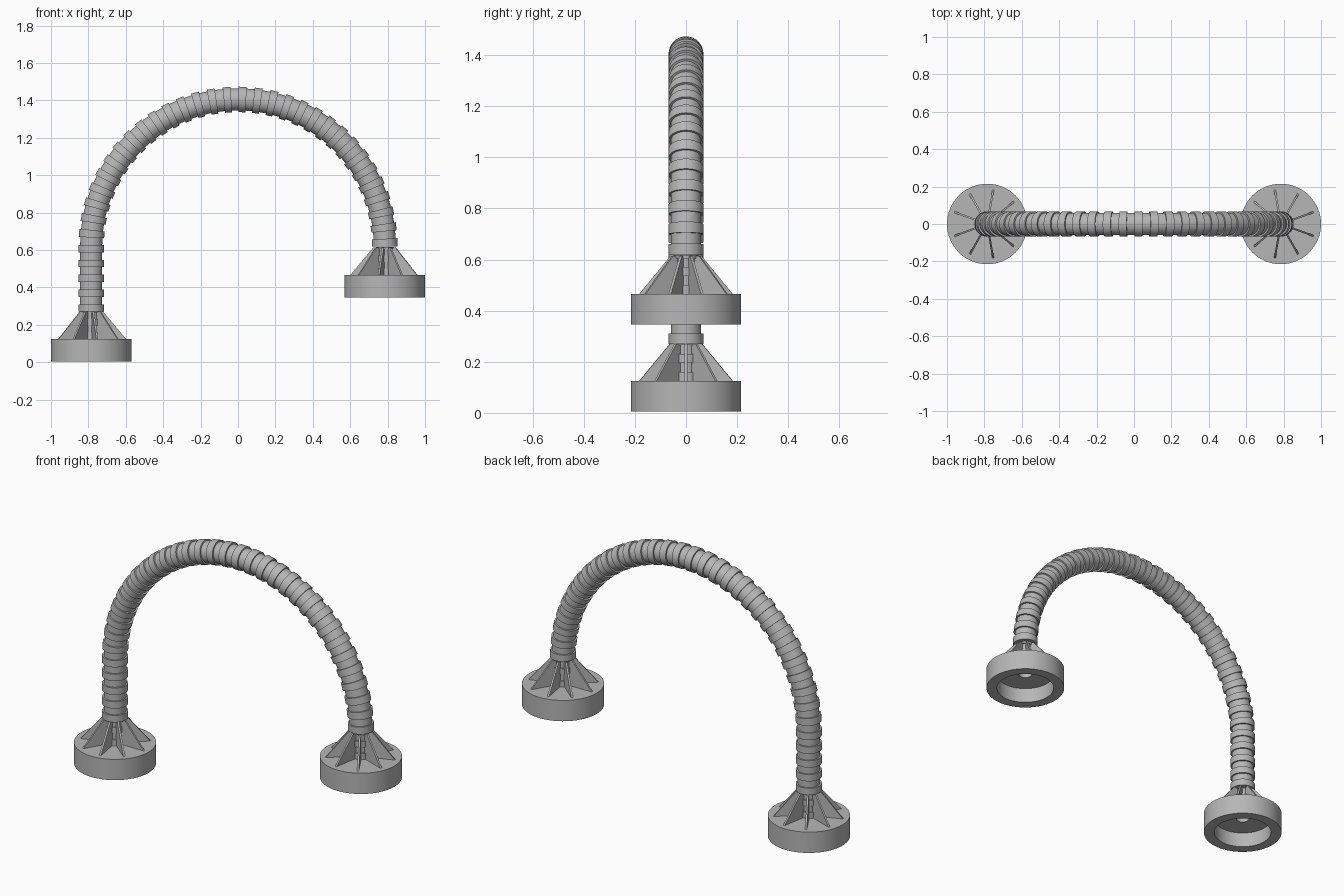
import bpy, bmesh, math
from mathutils import Vector, Matrix

cube = bpy.data.objects.get("Cube")
if cube:
    bpy.data.objects.remove(cube)

grey = bpy.data.materials.new("plain grey")
grey.use_nodes = True
colour = (0.47, 0.47, 0.47, 1)
grey.diffuse_color = colour
grey.node_tree.nodes["Principled BSDF"].inputs["Base Color"].default_value = colour

SPAN = 0.785           # half distance between the two bases
ARC_Z = 0.62           # height where the arch begins
HOSE_START = 0.27
FOOT = {"left": (SPAN, 0.345), "right": (-SPAN, 0.005)}


def finish(name, bm, smooth=True):
    bmesh.ops.recalc_face_normals(bm, faces=bm.faces)
    mesh = bpy.data.meshes.new(name)
    bm.to_mesh(mesh)
    bm.free()
    obj = bpy.data.objects.new(name, mesh)
    bpy.context.collection.objects.link(obj)
    mesh.materials.append(grey)
    if smooth:
        bpy.ops.object.select_all(action="DESELECT")
        obj.select_set(True)
        bpy.context.view_layer.objects.active = obj
        bpy.ops.object.shade_smooth_by_angle(angle=math.radians(30))
    return obj


def sweep(name, stations, frame, sides=40, closed=False):
    """Skin circles of (distance, radius) along a frame function."""
    bm = bmesh.new()
    rings = []
    for s, r in stations:
        centre, side = frame(s)
        ring = []
        for i in range(sides):
            a = math.tau * i / sides
            ring.append(bm.verts.new(centre + side * (r * math.cos(a)) + Vector((0, r * math.sin(a), 0))))
        rings.append(ring)
    pairs = list(zip(rings, rings[1:]))
    if closed:
        pairs.append((rings[-1], rings[0]))
    else:
        bm.faces.new(rings[0])
        bm.faces.new(rings[-1])
    for a, b in pairs:
        for i in range(sides):
            j = (i + 1) % sides
            bm.faces.new((a[i], a[j], b[j], b[i]))
    return finish(name, bm)


# Flexible hose: straight riser, then a half circle
RISER = ARC_Z - HOSE_START
LENGTH = RISER + math.pi * SPAN


def hose_frame(s):
    if s < RISER:
        return Vector((-SPAN, 0, HOSE_START + s)), Vector((1, 0, 0))
    a = (s - RISER) / SPAN
    side = Vector((math.cos(a), 0, -math.sin(a)))
    return Vector((0, 0, ARC_Z)) - side * SPAN, side


RIBS = 35
pitch = LENGTH / (RIBS + 0.5)
hose = []
for k in range(RIBS + 1):
    s = k * pitch
    hose += [(s, 0.059), (s, 0.068), (s + pitch / 2, 0.068), (s + pitch / 2, 0.059)]
sweep("ribbed_hose", hose, hose_frame)

# Hollow cup with a collared neck, as (height, radius)
cup = [(0, 0.157), (0, 0.215), (0.12, 0.215), (0.12, 0.048)]
for k in range(2):
    z = 0.12 + k * 0.07
    cup += [(z + 0.035, 0.048), (z + 0.035, 0.041), (z + 0.07, 0.041), (z + 0.07, 0.048)]
cup += [(0.272, 0.048), (0.272, 0.035), (0.087, 0.035), (0.087, 0.157)]

FINS = 9
for label, (x, z) in FOOT.items():
    sweep(label + "_base_cup", cup,
          lambda s: (Vector((x, 0, z + s)), Vector((1, 0, 0))), 64, True)

    # Radial triangular fins bracing the neck
    bm = bmesh.new()
    outline = [(0.04, 0.118), (0.187, 0.118), (0.062, 0.268), (0.04, 0.268)]
    for k in range(FINS):
        turn = Matrix.Rotation(math.tau * k / FINS + (math.pi if x > 0 else 0), 3, "Z")
        sides = []
        for t in (-0.005, 0.005):
            sides.append([bm.verts.new(turn @ Vector((r, t, h)) + Vector((x, 0, z))) for r, h in outline])
        a, b = sides
        bm.faces.new(a)
        bm.faces.new(b[::-1])
        for i in range(len(a)):
            j = (i + 1) % len(a)
            bm.faces.new((a[i], b[i], b[j], a[j]))
    finish(label + "_base_fins", bm, False)
